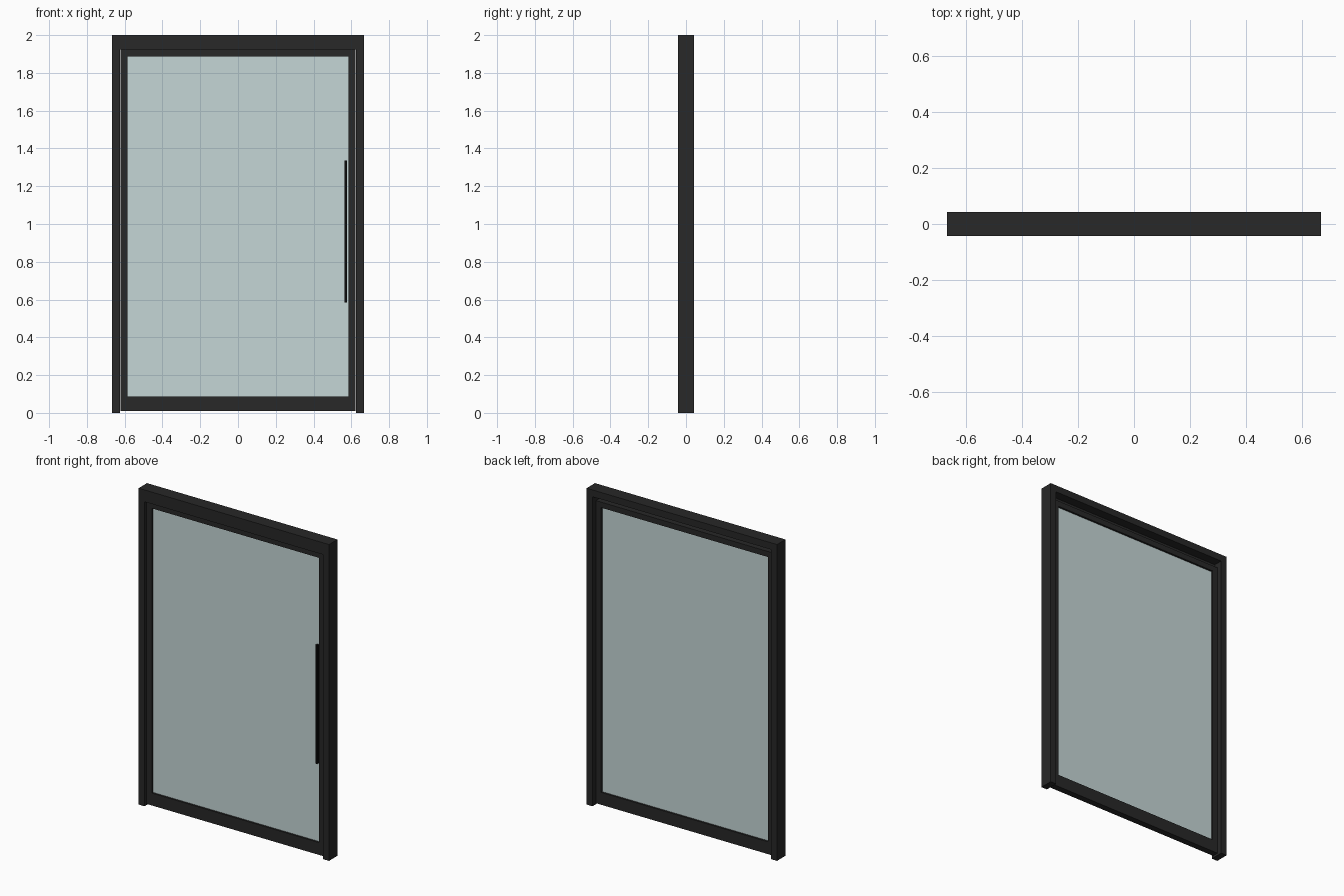
import bpy

if "Cube" in bpy.data.objects:
    bpy.data.objects.remove(bpy.data.objects["Cube"])


def material(name, rgba):
    m = bpy.data.materials.new(name)
    m.diffuse_color = rgba
    m.use_nodes = True
    m.node_tree.nodes["Principled BSDF"].inputs["Base Color"].default_value = m.diffuse_color
    return m


dark = material("dark_metal", (0.021, 0.021, 0.021, 1))
black = material("handle_black", (0.004, 0.004, 0.004, 1))
glass_tint = material("glass_tint", (0.56, 0.67, 0.67, 0.7))


def box(name, x, y, z, mat):
    """Box from (min, max) spans on each axis."""
    bpy.ops.mesh.primitive_cube_add(size=1, location=[sum(s) / 2 for s in (x, y, z)])
    o = bpy.context.object
    o.name = name
    o.scale = [s[1] - s[0] for s in (x, y, z)]
    bpy.ops.object.transform_apply(location=False, rotation=False, scale=True)
    o.data.materials.append(mat)
    return o


W, D = 0.666, 0.042
JAMB = 0.625                      # inner face of the jambs
LEAF = 0.621                      # outer edge of the door leaf
OPEN = 0.584                      # edge of the glass opening
LY = (-0.026, 0.014)              # leaf depth
GY = (-0.014, 0.002)              # glass depth

# Fixed frame: two jambs and a head with a deeper front lip
for side, a, b in (("left", -W, -JAMB), ("right", JAMB, W)):
    box(side + "_jamb", (a, b), (-D, D), (0, 2), dark)
box("head", (-JAMB, JAMB), (-D, D), (1.957, 2), dark)
box("head_front_lip", (-JAMB, JAMB), (-D, -0.015), (1.925, 1.957), dark)

# Door leaf: stiles and rails
for side, a, b in (("left", -LEAF, -OPEN), ("right", OPEN, LEAF)):
    box(side + "_stile", (a, b), LY, (0.01, 1.923), dark)
box("top_rail", (-OPEN, OPEN), LY, (1.888, 1.923), dark)
box("bottom_rail", (-OPEN, OPEN), LY, (0.01, 0.088), dark)

# Glazing
box("glass_pane", (-OPEN, OPEN), GY, (0.088, 1.888), glass_tint)

# Pull handle, fixed close against the glass
box("pull_handle", (0.565, 0.576), (-0.034, GY[0] - 0.001), (0.585, 1.335), black)
